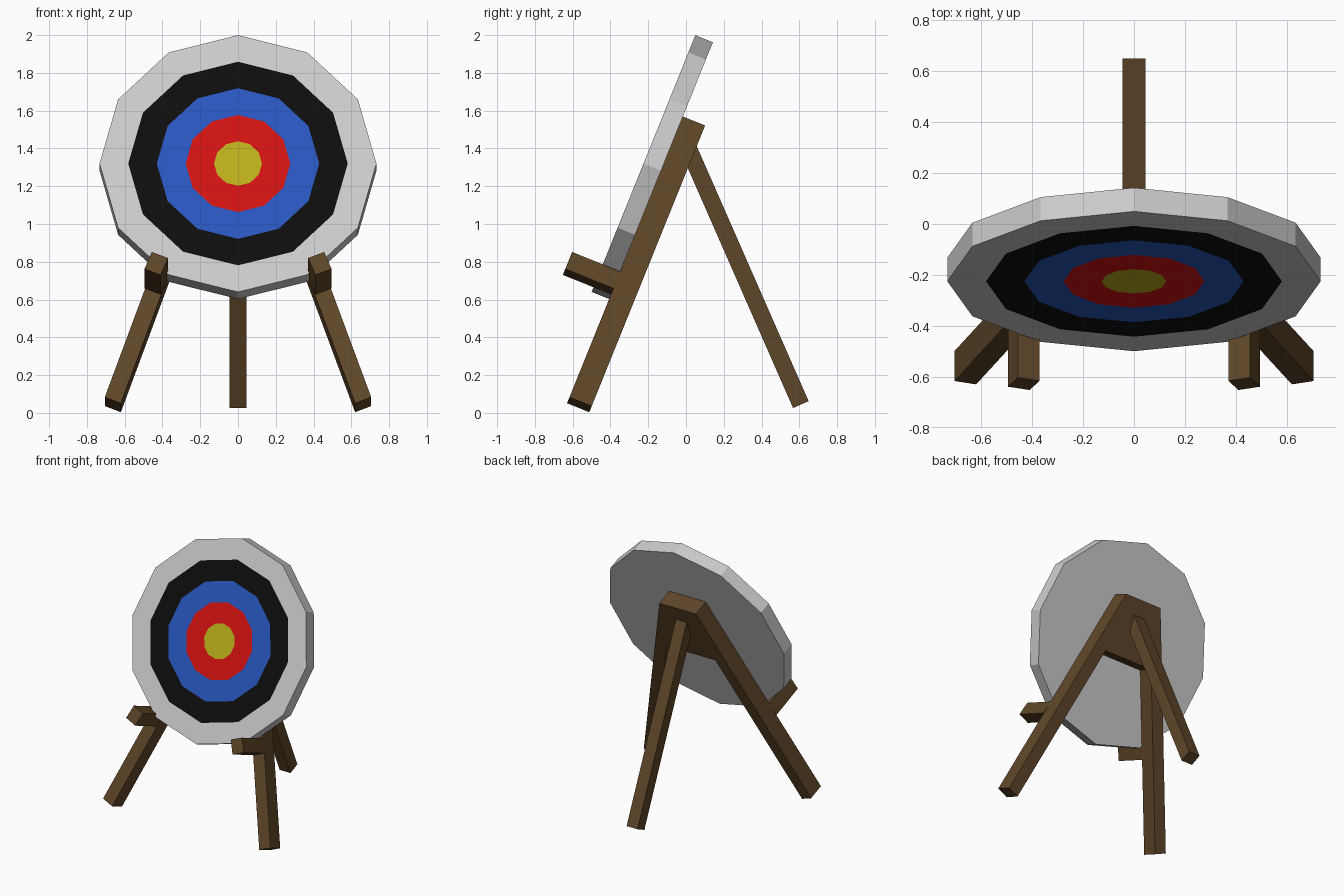
import bpy, bmesh
from math import sin, cos, pi, radians, atan2
from mathutils import Matrix, Vector

if "Cube" in bpy.data.objects:
    bpy.data.objects.remove(bpy.data.objects["Cube"])

# tilted frame shared by board, front legs and pegs: x across, z up the face, y backwards
TILT = Matrix.Translation((0, -0.225, 1.32)) @ Matrix.Rotation(radians(-22), 4, 'X')
THICK = 0.1


def material(name, rgb):
    m = bpy.data.materials.new(name)
    m.diffuse_color = (*rgb, 1)
    m.use_nodes = True
    m.node_tree.nodes["Principled BSDF"].inputs["Base Color"].default_value = m.diffuse_color
    return m


WOOD = material("wood", (0.113, 0.060, 0.021))


def finish(name, bm, mats, matrix):
    bmesh.ops.recalc_face_normals(bm, faces=bm.faces)
    me = bpy.data.meshes.new(name)
    bm.to_mesh(me)
    bm.free()
    for m in mats:
        me.materials.append(m)
    ob = bpy.data.objects.new(name, me)
    ob.matrix_world = matrix
    bpy.context.collection.objects.link(ob)
    return ob


def prism(name, outline, y0, y1, matrix):
    """Extrude an x-z outline from y0 to y1."""
    bm = bmesh.new()
    front = [bm.verts.new((x, y0, z)) for x, z in outline]
    back = [bm.verts.new((x, y1, z)) for x, z in outline]
    bm.faces.new(front)
    bm.faces.new(back[::-1])
    n = len(outline)
    for i in range(n):
        j = (i + 1) % n
        bm.faces.new((front[i], back[i], back[j], front[j]))
    return finish(name, bm, [WOOD], matrix)


def box(name, size, matrix):
    bm = bmesh.new()
    bmesh.ops.create_cube(bm, size=1, matrix=Matrix.Diagonal((*size, 1)))
    return finish(name, bm, [WOOD], matrix)


# twelve-sided board with coloured rings on its front
def target_board():
    mats = [material("yellow", (0.50, 0.43, 0.011)),
            material("red", (0.64, 0.006, 0.006)),
            material("blue", (0.021, 0.093, 0.51)),
            material("black", (0.004, 0.004, 0.004)),
            material("pale_grey", (0.65, 0.65, 0.65))]
    profile = [(0.127, 0), (0.277, 0), (0.43, 0), (0.581, 0), (0.733, 0), (0.733, THICK)]
    bm = bmesh.new()
    loops = [[bm.verts.new((r * sin(k * pi / 6), y, r * cos(k * pi / 6)))
              for k in range(12)] for r, y in profile]
    bm.faces.new(loops[0]).material_index = 0
    bm.faces.new(loops[-1]).material_index = 4
    for i in range(len(loops) - 1):
        a, b = loops[i], loops[i + 1]
        for k in range(12):
            j = (k + 1) % 12
            bm.faces.new((a[k], a[j], b[j], b[k])).material_index = min(i + 1, 4)
    finish("target_board", bm, mats, TILT)


target_board()

# front legs joined by the solid top of the A-frame
half = [(0.154, 0.309), (0.705, -1.293), (0.62, -1.328), (0.205, -0.123)]
prism("front_legs", half + [(-x, z) for x, z in reversed(half)],
      THICK, THICK + 0.127, TILT)

# pegs that hold the board, lined up with the legs
for side, label in ((-1, "left"), (1, "right")):
    y0, y1 = -0.175, THICK + 0.003
    place = Matrix.Translation((side * 0.433, (y0 + y1) / 2, -0.641))
    lean = Matrix.Rotation(radians(22 * -side), 4, 'Y')
    box(label + "_peg", (0.092, y1 - y0, 0.104), TILT @ place @ lean)

# rear leg, its top end let into the A-frame
foot, top = Vector((0, 0.608, 0.044)), Vector((0, 0.013, 1.40))
d = top - foot
box("rear_leg", (0.092, 0.09, d.length),
    Matrix.Translation((foot + top) / 2) @ Matrix.Rotation(atan2(-d.y, d.z), 4, 'X'))
